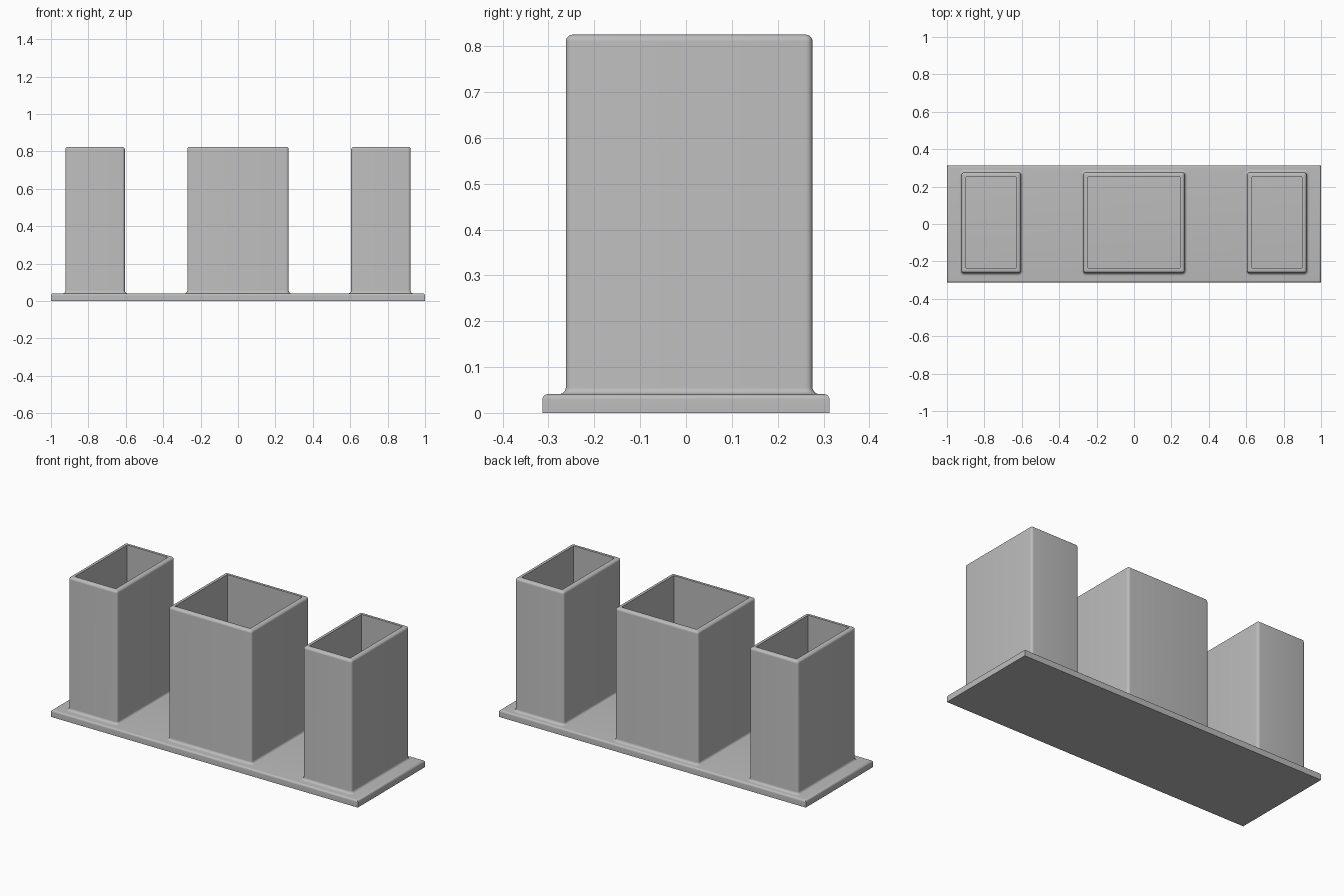
import bpy
import bmesh
from math import cos, sin, pi, radians

old = bpy.data.objects.get("Cube")
if old:
    bpy.data.objects.remove(old, do_unlink=True)

grey = bpy.data.materials.new("plain grey")
grey.use_nodes = True
GREY = (0.5, 0.5, 0.5, 1)
grey.diffuse_color = GREY
grey.node_tree.nodes["Principled BSDF"].inputs["Base Color"].default_value = GREY

STEPS = 6
ARC = [i / STEPS * pi / 2 for i in range(STEPS + 1)]


def ring(bm, cx, cy, hx, hy, r, z):
    """Rectangle outline with corners rounded by r."""
    verts = []
    for k, (sx, sy) in enumerate([(1, 1), (-1, 1), (-1, -1), (1, -1)]):
        for a in ARC:
            t = a + k * pi / 2
            verts.append(bm.verts.new((cx + sx * (hx - r) + r * cos(t),
                                       cy + sy * (hy - r) + r * sin(t), z)))
    return verts


def loft(name, centre, half, profile, capped):
    """Skin rings given as (outward offset, corner radius, height)."""
    bm = bmesh.new()
    rings = [ring(bm, *centre, half[0] + o, half[1] + o, r, z) for o, r, z in profile]
    for low, high in zip(rings, rings[1:]):
        for i in range(len(low)):
            j = (i + 1) % len(low)
            bm.faces.new((low[i], low[j], high[j], high[i]))
    if capped:
        bm.faces.new(rings[0][::-1])
        bm.faces.new(rings[-1])
    bmesh.ops.remove_doubles(bm, verts=bm.verts, dist=0.0001)
    if capped:
        bmesh.ops.recalc_face_normals(bm, faces=bm.faces)
    mesh = bpy.data.meshes.new(name)
    bm.to_mesh(mesh)
    bm.free()
    mesh.materials.append(grey)
    obj = bpy.data.objects.new(name, mesh)
    bpy.context.collection.objects.link(obj)
    bpy.ops.object.select_all(action='DESELECT')
    obj.select_set(True)
    bpy.context.view_layer.objects.active = obj
    bpy.ops.object.shade_smooth_by_angle(angle=radians(35))
    return obj


# Base plate with rounded upper edges and square corners
BASE_TOP, EDGE = 0.041, 0.012
base = [(0, 0, 0)]
base += [(EDGE * (cos(a) - 1), 0, BASE_TOP - EDGE + EDGE * sin(a)) for a in ARC]
loft("base_plate", (0, 0), (1, 0.313), base, True)

# Open box: fillet at the foot, rounded rim, sharp inner walls down to the plate
TOP, R, WALL = 0.825, 0.015, 0.026
box = [(R * (1 - sin(a)), R + R * (1 - sin(a)), BASE_TOP + R * (1 - cos(a))) for a in ARC]
box += [(R * (cos(a) - 1), R * cos(a), TOP - R + R * sin(a)) for a in ARC]
box += [(-WALL, 0, TOP), (-WALL, 0, BASE_TOP)]

for name, x, half_x in (("right_box", -0.764, 0.159),
                        ("middle_box", 0, 0.271),
                        ("left_box", 0.764, 0.159)):
    loft(name, (x, 0.007), (half_x, 0.269), box, False)
